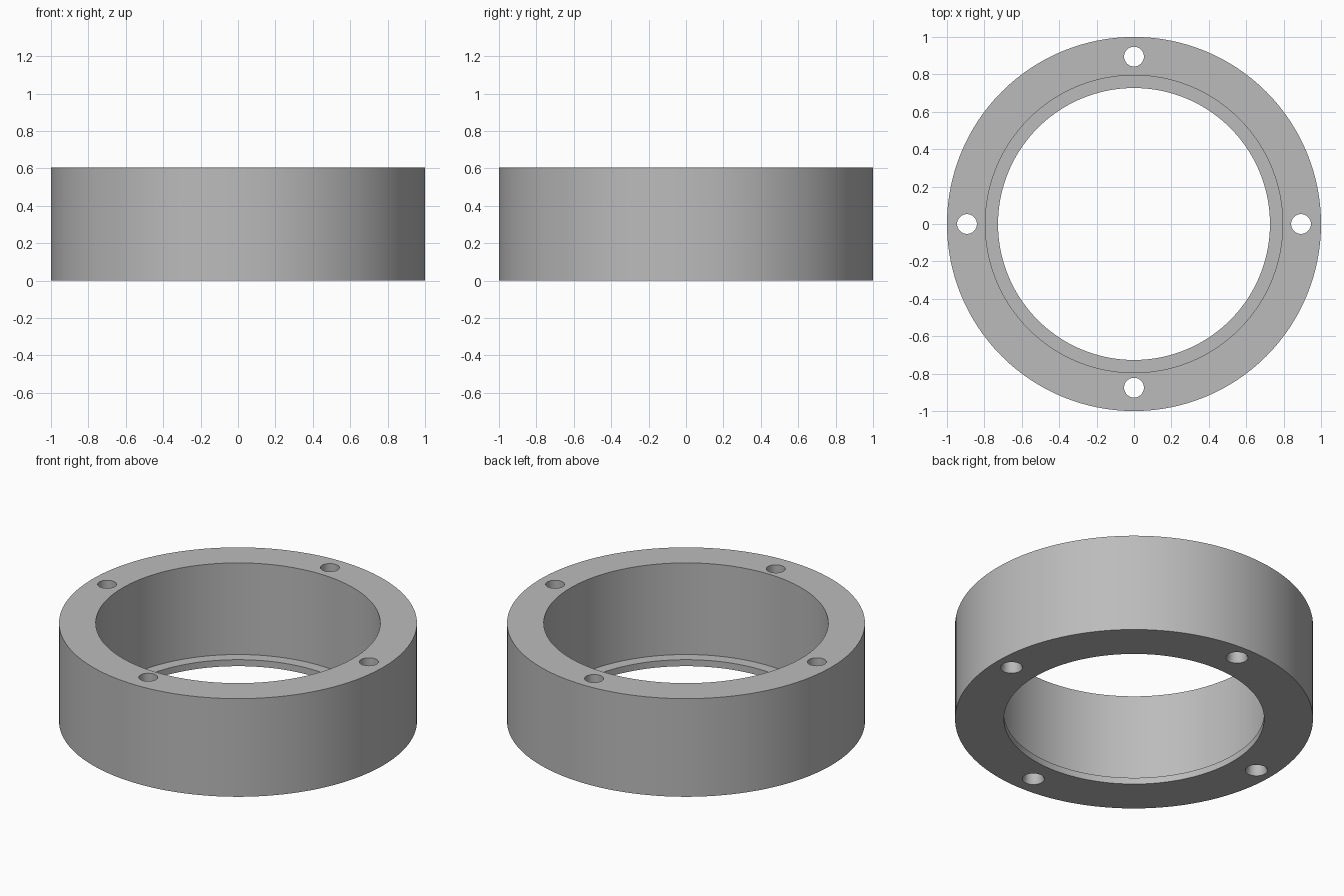
import bpy, bmesh, math

cube = bpy.data.objects.get("Cube")
if cube:
    bpy.data.objects.remove(cube, do_unlink=True)

HEIGHT, LIP = 0.605, 0.04

grey = bpy.data.materials.new("plain grey")
grey.use_nodes = True
grey.diffuse_color = (0.5, 0.5, 0.5, 1)
grey.node_tree.nodes["Principled BSDF"].inputs["Base Color"].default_value = (0.5, 0.5, 0.5, 1)


def lathe(name, profile, segments, closed, centre=(0, 0)):
    """Turn a (radius, height) profile about the vertical axis."""
    bm = bmesh.new()
    verts = [bm.verts.new((r, 0, z)) for r, z in profile]
    edges = [bm.edges.new(pair) for pair in zip(verts, verts[1:])]
    if closed:
        edges.append(bm.edges.new((verts[-1], verts[0])))
    bmesh.ops.spin(bm, geom=verts + edges, cent=(0, 0, 0), axis=(0, 0, 1),
                   angle=math.tau, steps=segments, use_duplicate=False)
    bmesh.ops.remove_doubles(bm, verts=bm.verts, dist=1e-5)
    bmesh.ops.recalc_face_normals(bm, faces=bm.faces)
    mesh = bpy.data.meshes.new(name)
    bm.to_mesh(mesh)
    bm.free()
    mesh.materials.append(grey)
    obj = bpy.data.objects.new(name, mesh)
    obj.location = (*centre, 0)
    bpy.context.collection.objects.link(obj)
    return obj


# Ring body with a thin inward lip at the base
ring = lathe("flanged_ring", [(1, 0), (1, HEIGHT), (0.795, HEIGHT), (0.795, LIP),
                              (0.727, LIP), (0.727, 0)], 128, True)

# Four bolt holes, slightly countersunk underneath
drill = [(0, -0.05), (0.062, -0.05), (0.062, 0), (0.053, 0.02),
         (0.053, HEIGHT + 0.1), (0, HEIGHT + 0.1)]
cutters = []
for centre in [(0.893, 0), (-0.893, 0), (0, 0.895), (0, -0.875)]:
    cutter = lathe("bolt_hole_cutter", drill, 32, False, centre)
    cutter.hide_render = True
    cutters.append(cutter)
    cut = ring.modifiers.new("bolt hole", "BOOLEAN")
    cut.operation, cut.solver, cut.object = "DIFFERENCE", "EXACT", cutter

# Apply the cuts and discard the cutters
bpy.ops.object.select_all(action="DESELECT")
ring.select_set(True)
bpy.context.view_layer.objects.active = ring
for modifier in list(ring.modifiers):
    bpy.ops.object.modifier_apply(modifier=modifier.name)
for cutter in cutters:
    bpy.data.objects.remove(cutter, do_unlink=True)
bpy.ops.object.shade_smooth_by_angle(angle=math.radians(30))
